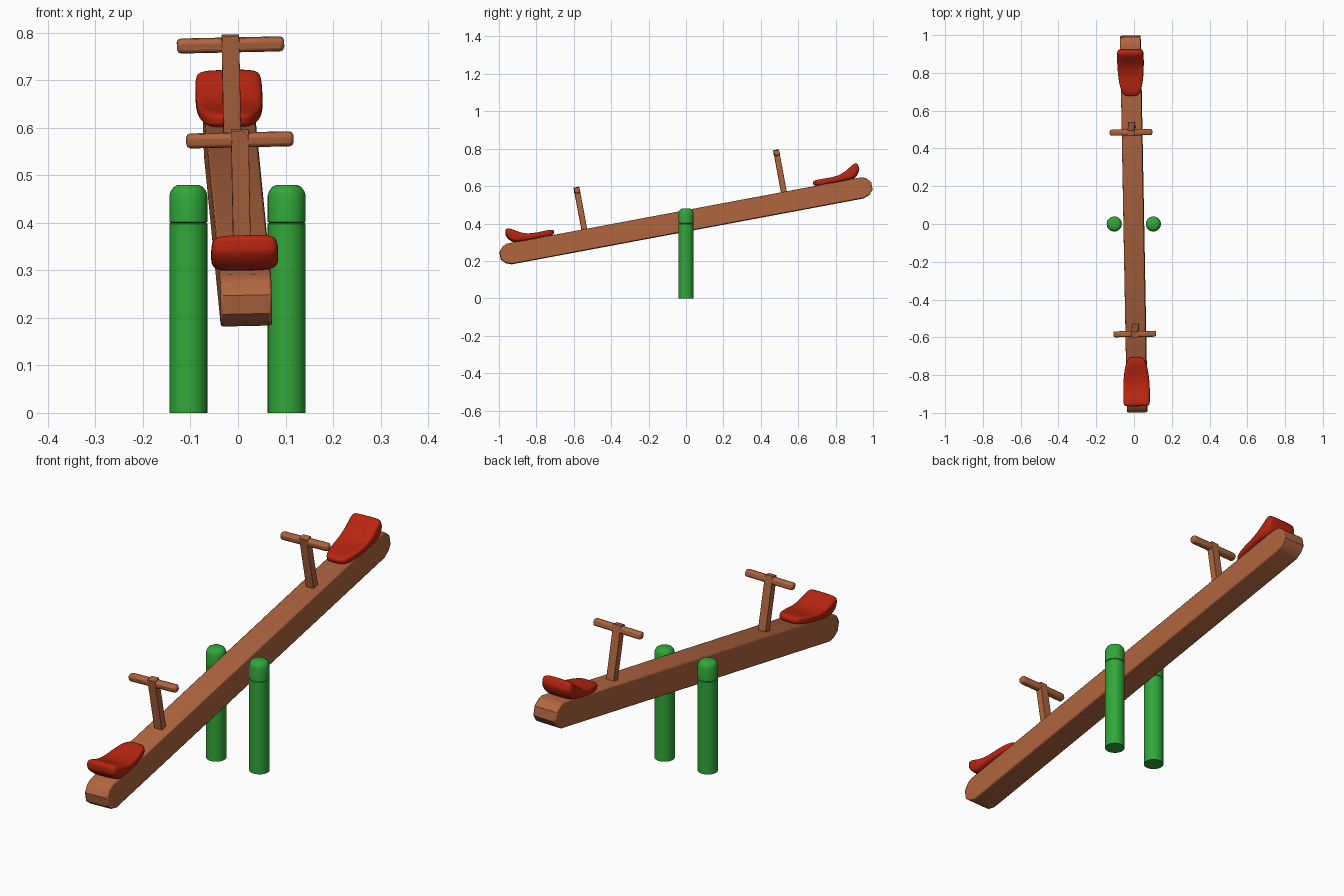
import bpy, bmesh, math
from mathutils import Matrix

if "Cube" in bpy.data.objects:
    bpy.data.objects.remove(bpy.data.objects["Cube"])


def material(name, rgb):
    m = bpy.data.materials.new(name)
    m.diffuse_color = (*rgb, 1)
    m.use_nodes = True
    m.node_tree.nodes["Principled BSDF"].inputs["Base Color"].default_value = m.diffuse_color
    return m


WOOD = material("brown wood", (0.43, 0.13, 0.05))
GREEN = material("green paint", (0.03, 0.39, 0.04))
RED = material("red plastic", (0.48, 0.018, 0.005))

# Tilted frame of the plank: local y runs along it, local z is its upper side
FRAME = (Matrix.Translation((-0.001, 0, 0.414))
         @ Matrix.Rotation(math.radians(1.06), 4, 'Z')
         @ Matrix.Rotation(math.radians(10.6), 4, 'X')
         @ Matrix.Rotation(math.radians(-1.25), 4, 'Y'))


def finish(bm, name, mat, matrix, bevel=0, segments=2, angle=35):
    bmesh.ops.recalc_face_normals(bm, faces=bm.faces)
    me = bpy.data.meshes.new(name)
    bm.to_mesh(me)
    bm.free()
    me.materials.append(mat)
    ob = bpy.data.objects.new(name, me)
    bpy.context.collection.objects.link(ob)
    ob.matrix_world = matrix
    if bevel:
        b = ob.modifiers.new("bevel", 'BEVEL')
        b.width, b.segments = bevel, segments
        b.limit_method = 'ANGLE'
        b.angle_limit = math.radians(50)
    bpy.ops.object.select_all(action='DESELECT')
    ob.select_set(True)
    bpy.context.view_layer.objects.active = ob
    bpy.ops.object.shade_smooth_by_angle(angle=math.radians(angle))
    return ob


def box(name, size, centre, mat, matrix, bevel):
    bm = bmesh.new()
    bmesh.ops.create_cube(bm, size=1)
    bmesh.ops.scale(bm, vec=size, verts=bm.verts)
    bmesh.ops.translate(bm, vec=centre, verts=bm.verts)
    return finish(bm, name, mat, matrix, bevel)


# Plank with rounded ends: side profile extruded across x
end = [(0.958, -0.056), (0.99, -0.043), (1.011, -0.02),
       (1.011, 0.02), (0.99, 0.045), (0.965, 0.056)]
outline = end + [(-y, z) for y, z in reversed(end)]
bm = bmesh.new()
face = bm.faces.new([bm.verts.new((-0.054, y, z)) for y, z in outline])
ext = bmesh.ops.extrude_face_region(bm, geom=[face])
bmesh.ops.translate(bm, vec=(0.108, 0, 0),
                    verts=[v for v in ext["geom"] if isinstance(v, bmesh.types.BMVert)])
finish(bm, "plank", WOOD, FRAME, bevel=0.005)


# Seat rings: bottom y, bottom z, top y, top z, half width, hollow depth
RINGS = [(0.704, 0.066, 0.703, 0.080, 0.028, 0),
         (0.714, 0.055, 0.714, 0.087, 0.045, 0),
         (0.750, 0.052, 0.750, 0.090, 0.058, 0.003),
         (0.800, 0.052, 0.790, 0.090, 0.066, 0.008),
         (0.860, 0.052, 0.845, 0.093, 0.070, 0.010),
         (0.900, 0.052, 0.885, 0.109, 0.071, 0.008),
         (0.930, 0.055, 0.916, 0.127, 0.071, 0.005),
         (0.950, 0.076, 0.938, 0.138, 0.070, 0.002),
         (0.960, 0.095, 0.952, 0.137, 0.066, 0),
         (0.963, 0.106, 0.958, 0.128, 0.056, 0)]


def seat(name, matrix, n=24):
    bm = bmesh.new()
    loops = []
    for yb, zb, yt, zt, hw, hollow in RINGS:
        loop = []
        for i in range(n):
            a = 2 * math.pi * (i + 0.5) / n
            c, s = math.cos(a), math.sin(a)
            u = math.copysign(abs(c) ** 0.5, c)
            f = 0.5 + 0.5 * math.copysign(abs(s) ** 0.5, s)
            z = zb + (zt - zb) * f - (hollow * (1 - u * u) if s > 0 else 0)
            loop.append(bm.verts.new((u * hw, yb + (yt - yb) * f, z)))
        loops.append(loop)
    for a, b in zip(loops, loops[1:]):
        for i in range(n):
            j = (i + 1) % n
            bm.faces.new((a[i], a[j], b[j], b[i]))
    bm.faces.new(loops[0])
    bm.faces.new(loops[-1])
    ob = finish(bm, name, RED, matrix, angle=80)
    sub = ob.modifiers.new("smooth", 'SUBSURF')
    sub.levels = sub.render_levels = 1


# Seat and handle at each end, the near one turned half round
for label, turn in (("back", 0), ("front", math.pi)):
    m = FRAME @ Matrix.Rotation(turn, 4, 'Z')
    seat(label + "_seat", m)
    box(label + "_handle_stem", (0.037, 0.031, 0.245), (0, 0.543, 0.1625), WOOD, m, 0.002)
    box(label + "_handle_bar", (0.226, 0.030, 0.030), (0, 0.543, 0.265), WOOD, m, 0.009)


# Two ground posts with a capped, domed top
POST = [(0.04, 0), (0.04, 0.398), (0.037, 0.400), (0.04, 0.402), (0.04, 0.457),
        (0.037, 0.467), (0.031, 0.475), (0.022, 0.480)]
for label, x in (("left", -0.1045), ("right", 0.1025)):
    bm = bmesh.new()
    n = 32
    rings = [[bm.verts.new((r * math.cos(2 * math.pi * i / n),
                            r * math.sin(2 * math.pi * i / n), z))
              for i in range(n)] for r, z in POST]
    for a, b in zip(rings, rings[1:]):
        for i in range(n):
            j = (i + 1) % n
            bm.faces.new((a[i], a[j], b[j], b[i]))
    bm.faces.new(rings[0])
    bm.faces.new(rings[-1])
    finish(bm, label + "_post", GREEN, Matrix.Translation((x, 0, 0)))
